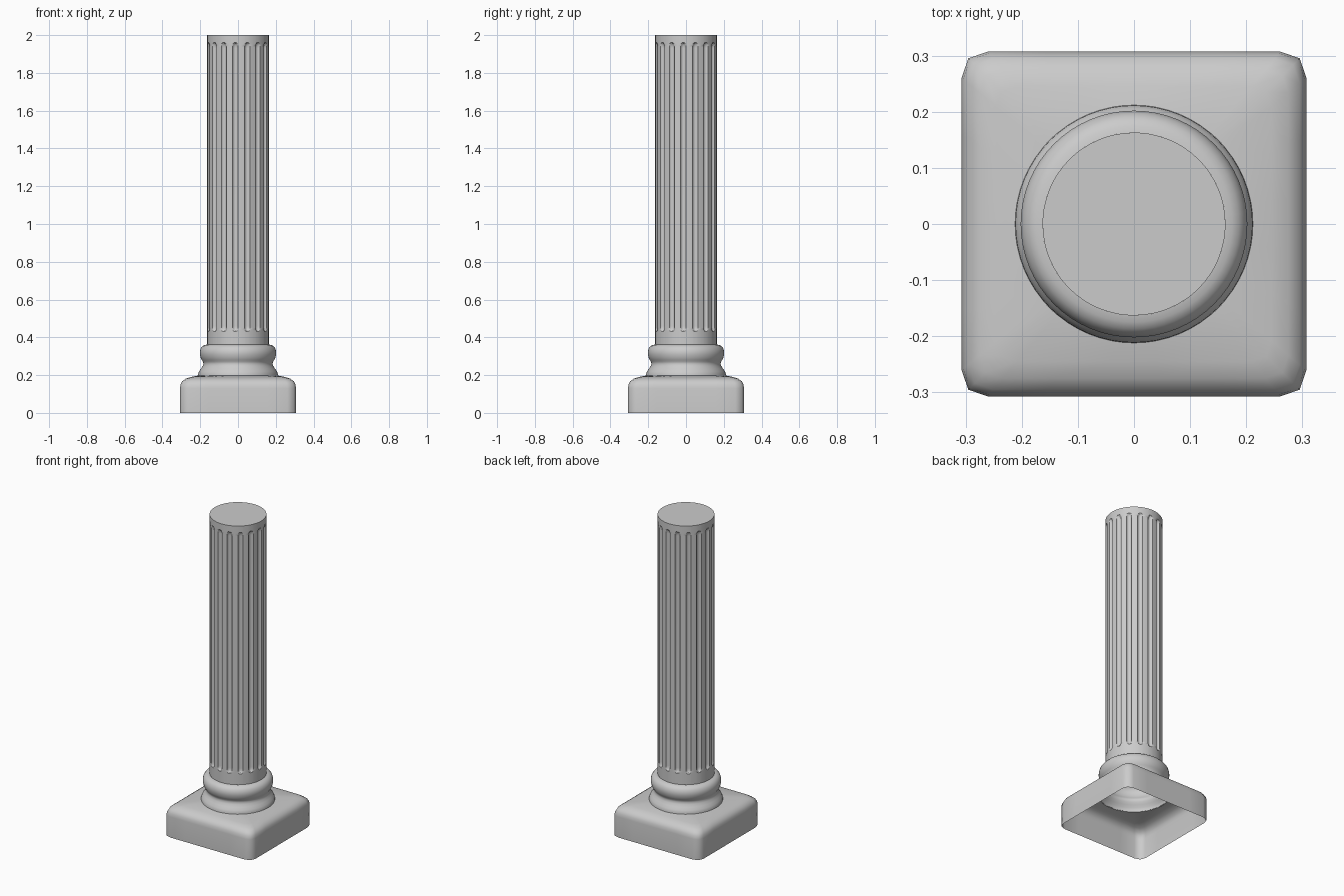
import bpy
from math import sin, cos, pi, atan2, sqrt, radians

if "Cube" in bpy.data.objects:
    bpy.data.objects.remove(bpy.data.objects["Cube"])


def build(name, rings, cap_top=False, angle=40):
    """Loft a stack of closed rings (equal point counts) into a smooth object."""
    n = len(rings[0])
    verts = [p for ring in rings for p in ring]
    faces = []
    for r in range(len(rings) - 1):
        for i in range(n):
            j = (i + 1) % n
            faces.append((r * n + i, r * n + j, (r + 1) * n + j, (r + 1) * n + i))
    if cap_top:
        faces.append(tuple((len(rings) - 1) * n + i for i in range(n)))
    mesh = bpy.data.meshes.new(name)
    mesh.from_pydata(verts, [], faces)
    mesh.update()
    obj = bpy.data.objects.new(name, mesh)
    bpy.context.collection.objects.link(obj)
    bpy.ops.object.select_all(action='DESELECT')
    obj.select_set(True)
    bpy.context.view_layer.objects.active = obj
    bpy.ops.object.shade_smooth_by_angle(angle=radians(angle))
    return obj


# Plinth: hollow rounded square block, open below, blending into a circle on top
def square_outline(h):
    side = [(h, h * 0.85 * t) for t in (-1, -0.6, -0.2, 0.2, 0.6, 1)]
    side.append((h * 0.962, h * 0.962))
    pts = []
    for k in range(4):
        c, s = (1, 0, -1, 0)[k], (0, 1, 0, -1)[k]
        pts += [(x * c - y * s, x * s + y * c) for x, y in side]
    return pts


plinth_profile = [(0.307, 0.0), (0.307, 0.13), (0.304, 0.15), (0.295, 0.168),
                  (0.275, 0.182), (0.245, 0.191)]
plinth_rings = [[(x, y, z) for x, y in square_outline(h)] for h, z in plinth_profile]
angles = [atan2(y, x) for x, y in square_outline(1)]
plinth_rings.append([(0.212 * cos(a), 0.212 * sin(a), 0.198) for a in angles])
build("plinth", plinth_rings, angle=60)

# Moulded base: flared foot, hollow neck and rounded ring
base_profile = [(0.212, 0.196), (0.211, 0.208), (0.206, 0.22), (0.196, 0.234),
                (0.187, 0.248), (0.183, 0.26), (0.185, 0.27), (0.192, 0.28),
                (0.198, 0.293), (0.202, 0.31), (0.202, 0.325), (0.197, 0.342),
                (0.187, 0.354), (0.175, 0.36), (0.163, 0.362)]
SEG = 64
build("moulded_base", [[(r * cos(2 * pi * i / SEG), r * sin(2 * pi * i / SEG), z)
                        for i in range(SEG)] for r, z in base_profile], angle=60)

# Fluted shaft: round-ended grooves pressed into a cylinder
R, FLUTES, HALF, DEPTH = 0.163, 16, 0.015, 0.013
Z_LOW, Z_HIGH, END = 0.43, 1.96, 0.03
START = radians(-5)
STEPS = (-1, -0.85, -0.5, 0, 0.5, 0.85, 1)
columns = []
for k in range(FLUTES):
    centre = START + 2 * pi * k / FLUTES
    columns += [(centre + t * HALF / R, t) for t in STEPS]
    columns.append((centre + pi / FLUTES, 2))


def shaft_radius(t, z):
    e = max(Z_LOW + END - z, z - Z_HIGH + END, 0) / END
    return R - DEPTH * sqrt(max(0, 1 - t * t - e * e))


ends = [END * (1 - cos(pi / 2 * i / 6)) for i in range(7)]
levels = [0.362] + [Z_LOW + e for e in ends] + [Z_HIGH - e for e in reversed(ends)] + [2.0]
build("fluted_shaft", [[(shaft_radius(t, z) * cos(a), shaft_radius(t, z) * sin(a), z)
                        for a, t in columns] for z in levels], cap_top=True)
